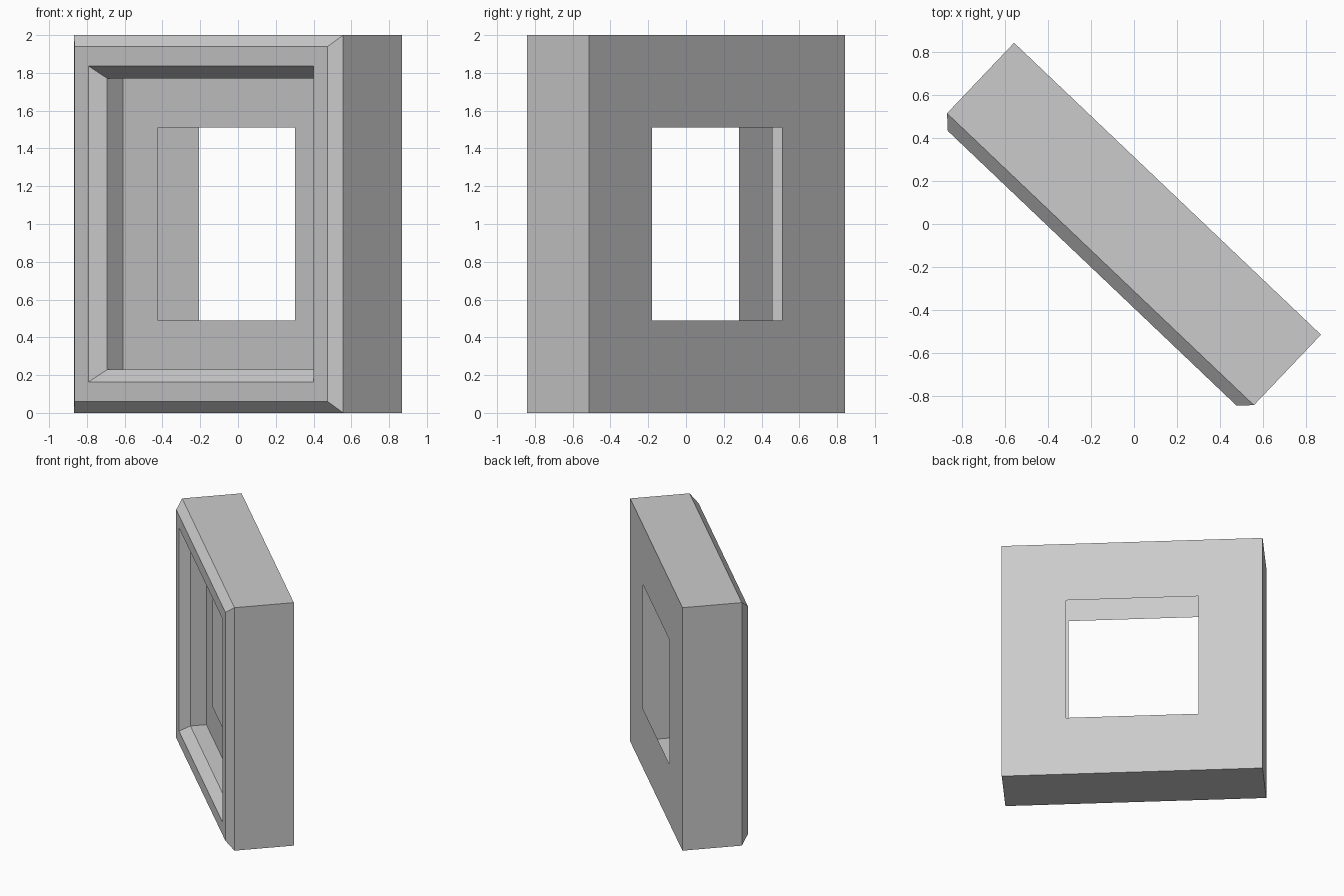
import bpy, bmesh, math
from mathutils import Matrix

if "Cube" in bpy.data.objects:
    bpy.data.objects.remove(bpy.data.objects["Cube"])

# Hollow window frame: rectangular rings (half width, half height, depth), back to front
# and then into the recess; both ends stay open as the window hole.
RINGS = [
    (0.500, 0.511, 0.226),    # hole in the back panel
    (0.984, 1.000, 0.226),    # outer back edge
    (0.984, 1.000, -0.226),   # outer front edge
    (0.925, 0.940, -0.283),   # front chamfer
    (0.822, 0.836, -0.283),   # inner rim of the front face
    (0.757, 0.771, -0.209),   # sloped lip
    (0.757, 0.771, -0.088),   # recess wall
    (0.500, 0.511, -0.088),   # hole in the recessed panel
]

bm = bmesh.new()
loops = [[bm.verts.new((sx * w, d, 1 + sz * h))
          for sx, sz in ((-1, -1), (1, -1), (1, 1), (-1, 1))]
         for w, h, d in RINGS]
for a, b in zip(loops, loops[1:]):
    for i in range(4):
        j = (i + 1) % 4
        bm.faces.new((a[i], a[j], b[j], b[i]))

# Turn the frame to its diagonal stance
bmesh.ops.transform(bm, matrix=Matrix.Rotation(math.radians(-43.57), 4, 'Z'), verts=bm.verts)

mesh = bpy.data.meshes.new("window_frame")
bm.to_mesh(mesh)
bm.free()
bpy.context.collection.objects.link(bpy.data.objects.new("window_frame", mesh))
